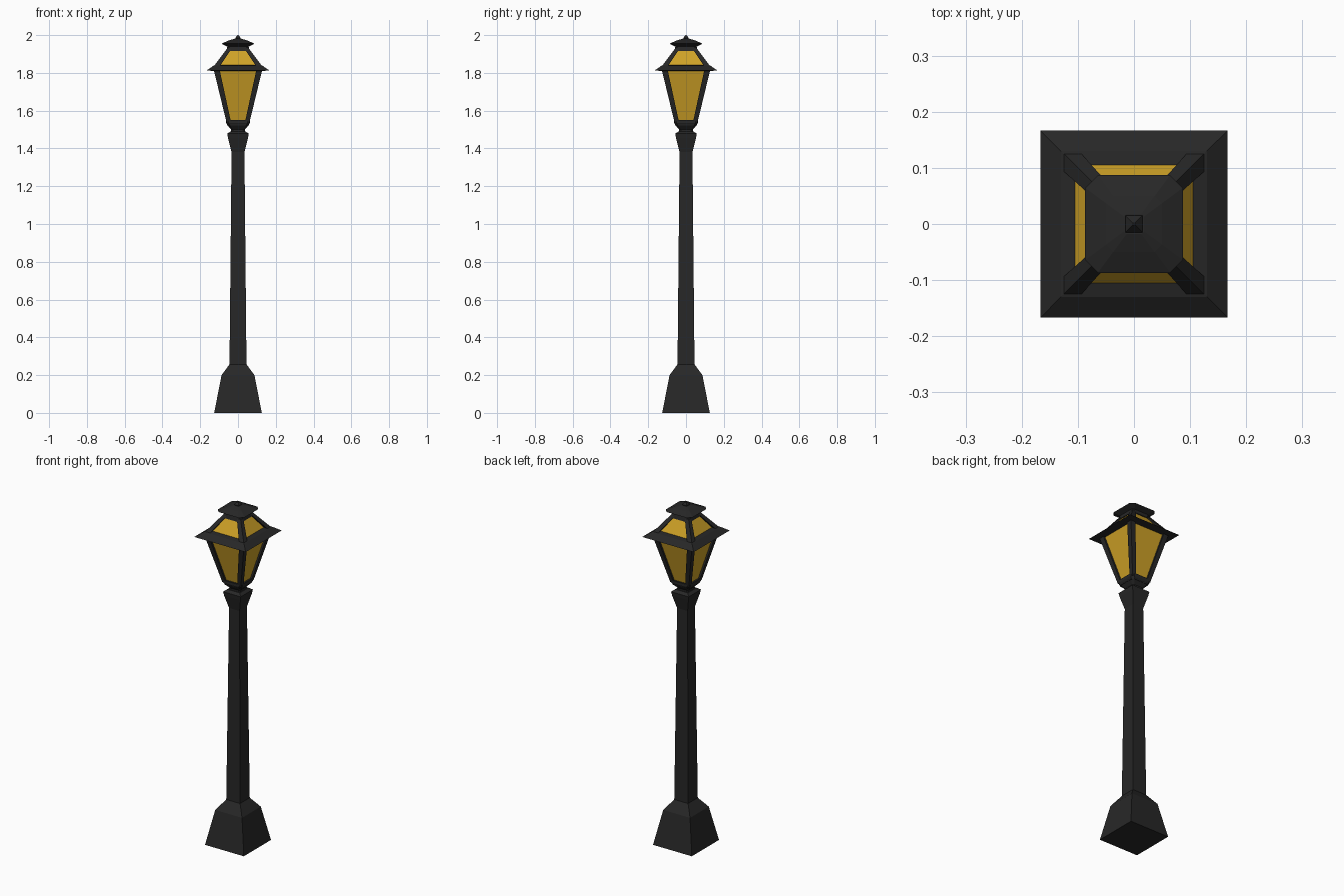
import bpy, bmesh

if "Cube" in bpy.data.objects:
    bpy.data.objects.remove(bpy.data.objects["Cube"])


def material(name, rgb):
    m = bpy.data.materials.new(name)
    m.diffuse_color = (*rgb, 1)
    m.use_nodes = True
    m.node_tree.nodes["Principled BSDF"].inputs["Base Color"].default_value = m.diffuse_color
    return m


IRON = material("dark_iron", (0.02, 0.02, 0.02))
GLASS = material("amber_glass", (0.62, 0.36, 0.02))


def finish(name, bm, mat):
    bmesh.ops.recalc_face_normals(bm, faces=bm.faces)
    mesh = bpy.data.meshes.new(name)
    bm.to_mesh(mesh)
    bm.free()
    mesh.materials.append(mat)
    ob = bpy.data.objects.new(name, mesh)
    bpy.context.collection.objects.link(ob)
    return ob


def section(h, cut):
    """Square outline of half width h; cut < 1 chamfers its corners."""
    if cut == 1:
        return [(-h, -h), (h, -h), (h, h), (-h, h)]
    c = h * cut
    return [(-c, -h), (c, -h), (h, -c), (h, c), (c, h), (-c, h), (-h, c), (-h, -c)]


def loft(name, profile, mat=IRON, cut=1, ends="capped"):
    """Stack square sections (half width, z). ends: capped, open or ring."""
    bm = bmesh.new()
    rows = [[bm.verts.new((x, y, z)) for x, y in section(h, cut)] for h, z in profile]
    pairs = list(zip(rows, rows[1:]))
    if ends == "ring":
        pairs.append((rows[-1], rows[0]))
    for a, b in pairs:
        n = len(a)
        for i in range(n):
            j = (i + 1) % n
            bm.faces.new((a[i], a[j], b[j], b[i]))
    if ends == "capped":
        bm.faces.new(rows[0][::-1])
        bm.faces.new(rows[-1])
    return finish(name, bm, mat)


def corner_posts(name, stations):
    """Four leaning square bars; stations are (outer half width, bar width, z)."""
    bm = bmesh.new()
    for sx in (-1, 1):
        for sy in (-1, 1):
            rows = []
            for o, w, z in stations:
                i = o - w
                rows.append([bm.verts.new((sx * x, sy * y, z))
                             for x, y in ((i, i), (o, i), (o, o), (i, o))])
            for a, b in zip(rows, rows[1:]):
                for k in range(4):
                    m = (k + 1) % 4
                    bm.faces.new((a[k], a[m], b[m], b[k]))
            bm.faces.new(rows[0])
            bm.faces.new(rows[-1])
    return finish(name, bm, IRON)


# Pedestal, tapered column and flared capital
loft("pedestal", [(0.126, 0), (0.087, 0.20), (0.045, 0.257)])
loft("column", [(0.045, 0.25), (0.034, 1.39)])
loft("capital", [(0.034, 1.38), (0.053, 1.455), (0.057, 1.478), (0.04, 1.49)])

# Lantern foot and lower rail
loft("lantern_foot", [(0.036, 1.485), (0.036, 1.5), (0.058, 1.525), (0.058, 1.535)], cut=0.75)
loft("lower_rail", [(0.055, 1.52), (0.063, 1.535), (0.063, 1.55), (0.04, 1.55), (0.04, 1.52)],
     cut=0.8, ends="ring")

# Lantern body: corner posts and glass
corner_posts("body_posts", [(0.06, 0.024, 1.535), (0.128, 0.031, 1.815)])
loft("body_glass", [(0.05, 1.54), (0.117, 1.815)], GLASS, ends="open")

# Projecting brim with its inner rail
loft("brim", [(0.1, 1.81), (0.167, 1.812), (0.13, 1.838), (0.105, 1.843)], ends="ring")

# Sloping roof: posts, glass and upper rail
corner_posts("roof_posts", [(0.13, 0.032, 1.832), (0.052, 0.024, 1.937)])
loft("roof_glass", [(0.109, 1.835), (0.05, 1.925)], GLASS, ends="open")
loft("upper_rail", [(0.062, 1.915), (0.056, 1.942)], cut=0.8)

# Cap and finial
loft("cap", [(0.056, 1.938), (0.087, 1.955), (0.05, 1.971), (0.018, 1.981)], cut=0.74)
loft("finial", [(0.012, 1.978), (0.015, 1.985), (0.002, 2.0)])
